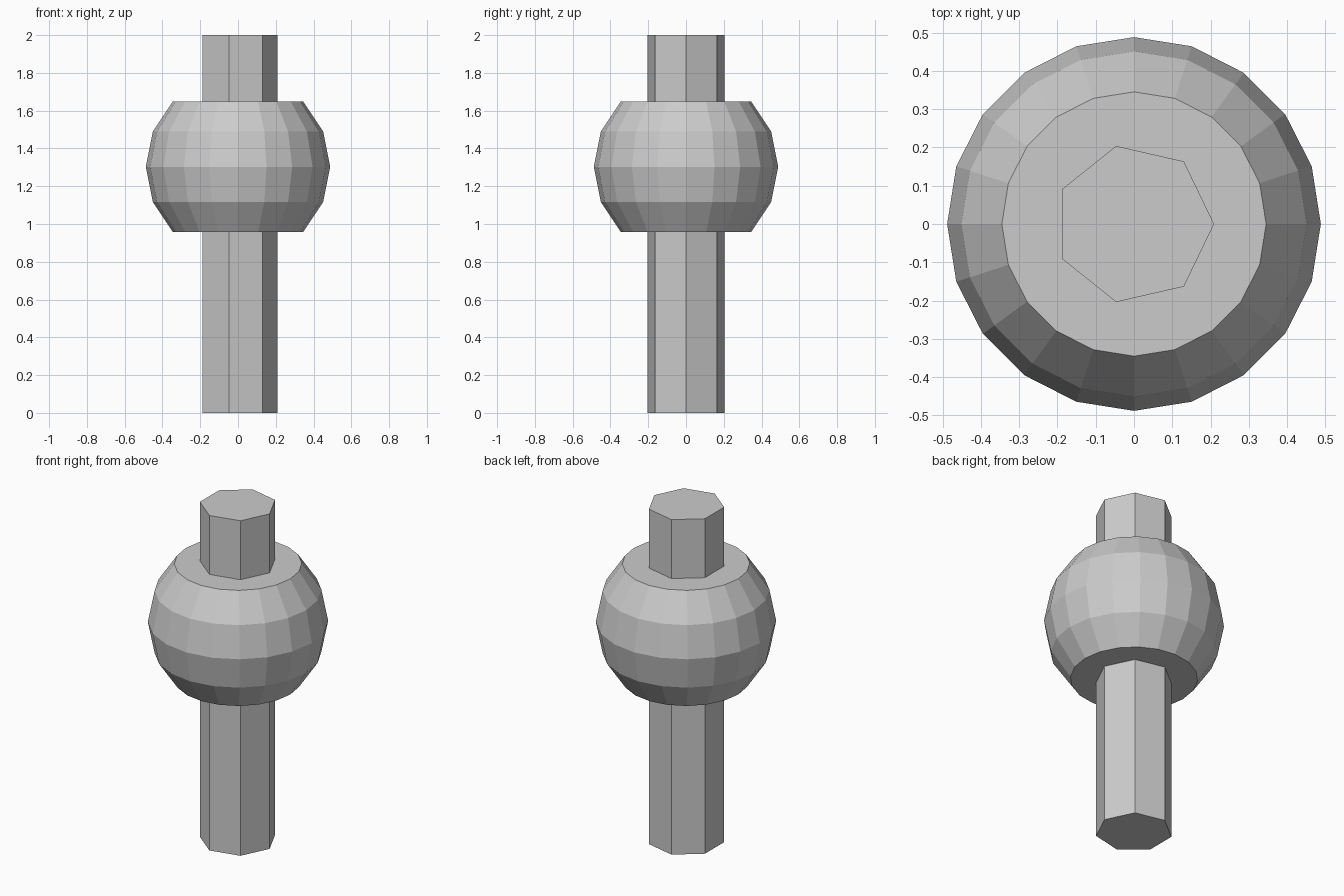
import bpy, bmesh
from math import sin, cos, pi

if "Cube" in bpy.data.objects:
    bpy.data.objects.remove(bpy.data.objects["Cube"])


def lathe(name, rings, sides):
    """Closed flat-shaded solid from (radius, z) rings."""
    bm = bmesh.new()
    loops = [[bm.verts.new((r * cos(2 * pi * i / sides), r * sin(2 * pi * i / sides), z))
              for i in range(sides)] for r, z in rings]
    for a, b in zip(loops, loops[1:]):
        for i in range(sides):
            j = (i + 1) % sides
            bm.faces.new((a[i], a[j], b[j], b[i]))
    bm.faces.new(loops[0][::-1])
    bm.faces.new(loops[-1])
    mesh = bpy.data.meshes.new(name)
    bm.to_mesh(mesh)
    bm.free()
    obj = bpy.data.objects.new(name, mesh)
    bpy.context.collection.objects.link(obj)
    return obj


# Seven-sided shaft
lathe("shaft", [(0.209, 0), (0.209, 2)], 7)

# Ball with both poles cut flat at 45 degrees latitude
R, CZ = 0.488, 1.303
lathe("ball_collar", [(R * cos(k * pi / 8), CZ + R * sin(k * pi / 8)) for k in range(-2, 3)], 20)
